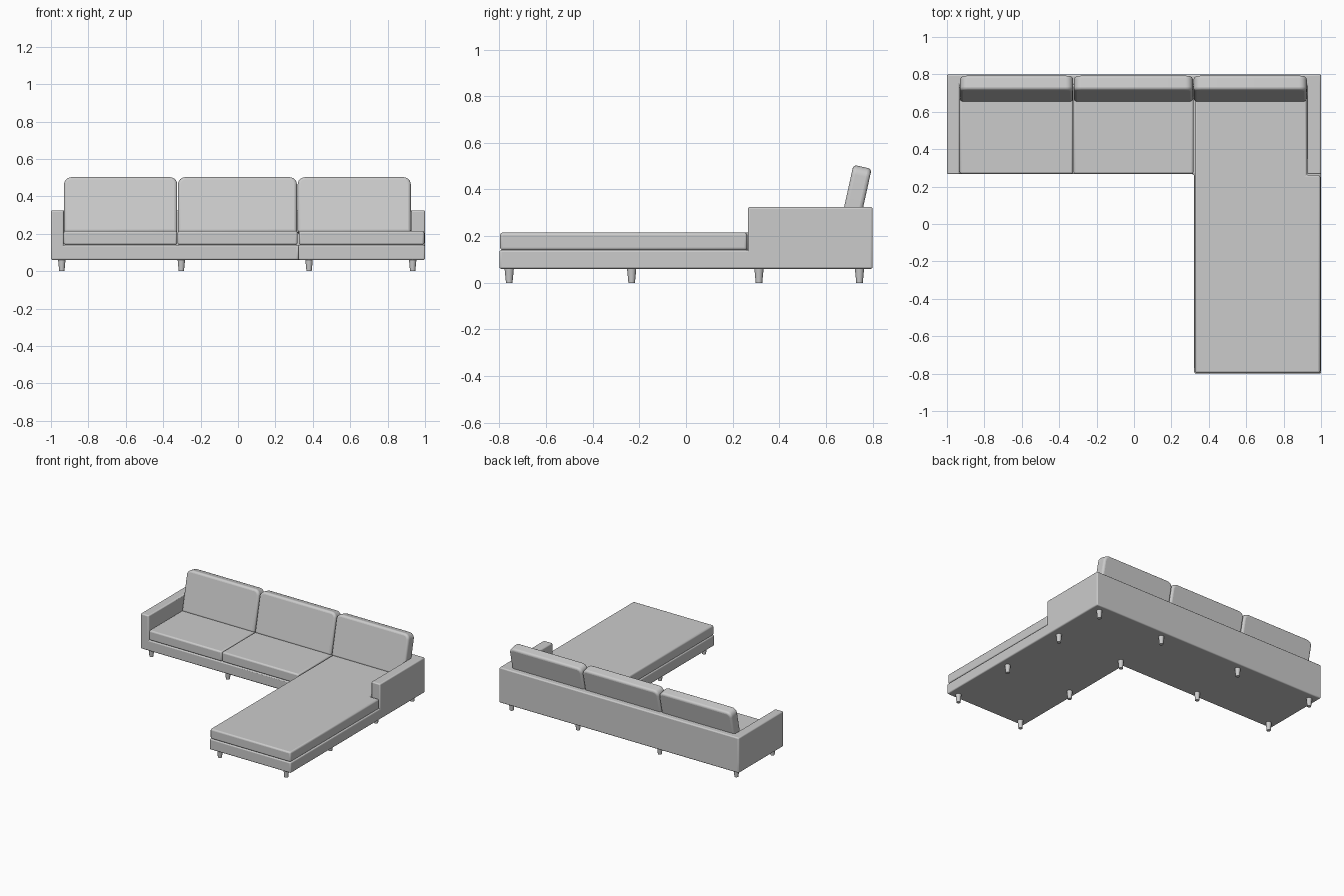
import bpy, bmesh, math
from mathutils import Matrix

if "Cube" in bpy.data.objects:
    bpy.data.objects.remove(bpy.data.objects["Cube"])


def finish(name, bm, bevel, segments=3, angle=40):
    bmesh.ops.recalc_face_normals(bm, faces=bm.faces)
    me = bpy.data.meshes.new(name)
    bm.to_mesh(me)
    bm.free()
    ob = bpy.data.objects.new(name, me)
    bpy.context.collection.objects.link(ob)
    if bevel:
        m = ob.modifiers.new("soft_edges", 'BEVEL')
        m.width, m.segments = bevel, segments
        m.limit_method, m.angle_limit = 'ANGLE', math.radians(angle)
    bpy.ops.object.select_all(action='DESELECT')
    bpy.context.view_layer.objects.active = ob
    ob.select_set(True)
    bpy.ops.object.shade_smooth_by_angle(angle=math.radians(40))
    return ob


def extrude_up(bm, faces, h):
    r = bmesh.ops.extrude_face_region(bm, geom=faces, use_keep_orig=False)
    verts = [g for g in r["geom"] if isinstance(g, bmesh.types.BMVert)]
    bmesh.ops.translate(bm, verts=verts, vec=(0, 0, h))
    return [g for g in r["geom"] if isinstance(g, bmesh.types.BMFace)]


def prism(outline, z, h):
    bm = bmesh.new()
    f = bm.faces.new([bm.verts.new((x, y, z)) for x, y in outline])
    r = bmesh.ops.extrude_face_region(bm, geom=[f], use_keep_orig=True)
    verts = [g for g in r["geom"] if isinstance(g, bmesh.types.BMVert)]
    bmesh.ops.translate(bm, verts=verts, vec=(0, 0, h))
    return bm


# L-shaped frame: floor cells raised to the platform, then arms and back raised further
xs, ys = [-1, -0.932, 0.322, 0.926, 1], [-0.8, 0.266, 0.745, 0.8]
bm = bmesh.new()
v = [[bm.verts.new((x, y, 0.06)) for y in ys] for x in xs]
cells = [(i, j) for i in range(4) for j in range(3) if j > 0 or i >= 2]
floor = [bm.faces.new((v[i][j], v[i + 1][j], v[i + 1][j + 1], v[i][j + 1])) for i, j in cells]
r = bmesh.ops.extrude_face_region(bm, geom=floor, use_keep_orig=True)
bmesh.ops.translate(bm, verts=[g for g in r["geom"] if isinstance(g, bmesh.types.BMVert)],
                    vec=(0, 0, 0.08))
top = [g for g in r["geom"] if isinstance(g, bmesh.types.BMFace)]
walls = []
for f in top:
    c = f.calc_center_median()
    if c.y > 0.745 or (c.y > 0.266 and (c.x < -0.932 or c.x > 0.926)):
        walls.append(f)
extrude_up(bm, walls, 0.185)
finish("frame", bm, 0.008)

# Seat cushions
for name, x0, x1 in (("seat_left", -0.932, -0.325), ("seat_middle", -0.323, 0.318)):
    outline = [(x0, 0.268), (x1, 0.268), (x1, 0.743), (x0, 0.743)]
    finish(name, prism(outline, 0.14, 0.075), 0.011)

# Chaise cushion, notched around the right arm
outline = [(0.325, -0.797), (0.996, -0.797), (0.996, 0.262), (0.922, 0.262),
           (0.922, 0.743), (0.325, 0.743)]
finish("chaise_seat", prism(outline, 0.14, 0.075), 0.011)


# Back cushions: rounded panels leaning on the back rail
def back_cushion(name, x0, x1, height=0.305, thick=0.08, rad=0.04):
    w = (x1 - x0) / 2
    pts = [(-w, 0), (w, 0)]
    for cx, start in ((w - rad, 0), (-w + rad, 90)):
        for k in range(7):
            a = math.radians(start + 15 * k)
            pts.append((cx + rad * math.cos(a), height - rad + rad * math.sin(a)))
    bm = prism(pts, 0, thick)
    bmesh.ops.transform(bm, verts=bm.verts, matrix=Matrix.Rotation(math.radians(90), 4, 'X'))
    bmesh.ops.translate(bm, verts=bm.verts, vec=(0, thick, 0))
    ob = finish(name, bm, 0.016, 4)
    ob.location = ((x0 + x1) / 2, 0.652, 0.208)
    ob.rotation_euler.x = math.radians(-12.5)


back_cushion("back_cushion_left", -0.93, -0.325)
back_cushion("back_cushion_middle", -0.321, 0.315)
back_cushion("back_cushion_right", 0.319, 0.924)

# Tapered legs
rows = {-0.942: 2, -0.303: 2, 0.38: 4, 0.934: 4}
for x, n in rows.items():
    for y in (0.744, 0.313, -0.233, -0.758)[:n]:
        bm = bmesh.new()
        bmesh.ops.create_cone(bm, cap_ends=True, segments=20, radius1=0.014, radius2=0.02,
                              depth=0.062, matrix=Matrix.Translation((x, y, 0.031)))
        finish("leg", bm, 0)
